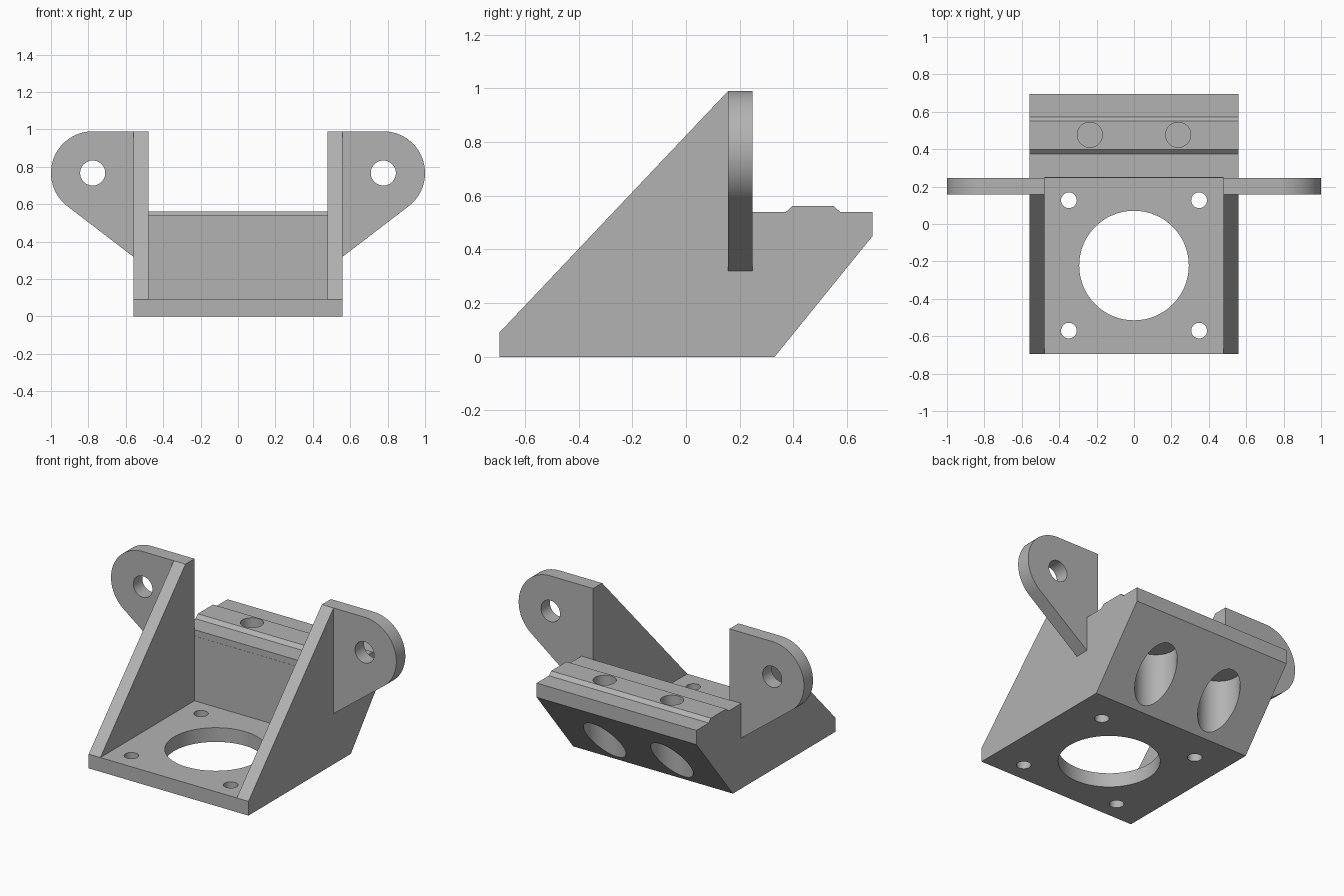
import bpy, bmesh, math
from mathutils import Vector, Matrix

cube = bpy.data.objects.get("Cube")
if cube:
    bpy.data.objects.remove(cube, do_unlink=True)

grey = bpy.data.materials.new("plain grey")
grey.use_nodes = True
grey.diffuse_color = (0.45, 0.45, 0.45, 1)
grey.node_tree.nodes["Principled BSDF"].inputs["Base Color"].default_value = grey.diffuse_color


def finish(name, bm):
    bmesh.ops.recalc_face_normals(bm, faces=bm.faces)
    mesh = bpy.data.meshes.new(name)
    bm.to_mesh(mesh)
    bm.free()
    obj = bpy.data.objects.new(name, mesh)
    bpy.context.collection.objects.link(obj)
    mesh.materials.append(grey)
    return obj


def prism(name, points, depth):
    """Extrude a closed outline of 3D points along a vector."""
    bm = bmesh.new()
    face = bm.faces.new([bm.verts.new(p) for p in points])
    ext = bmesh.ops.extrude_face_region(bm, geom=[face])
    moved = [g for g in ext["geom"] if isinstance(g, bmesh.types.BMVert)]
    bmesh.ops.translate(bm, verts=moved, vec=Vector(depth))
    return finish(name, bm)


def hole(centre, radius, length, axis="Z"):
    """Round cutter centred on a point."""
    bm = bmesh.new()
    turn = Matrix.Rotation(math.pi / 2, 4, "X") if axis == "Y" else Matrix()
    bmesh.ops.create_cone(bm, cap_ends=True, segments=64, radius1=radius, radius2=radius,
                          depth=length, matrix=Matrix.Translation(centre) @ turn)
    return finish("hole_cutter", bm)


def cut(obj, cutters):
    """Subtract the cutters, bake the result and shade it."""
    for c in cutters:
        c.hide_render = True
        mod = obj.modifiers.new("cut", "BOOLEAN")
        mod.operation, mod.solver, mod.object = "DIFFERENCE", "EXACT", c
    bpy.context.view_layer.update()
    deps = bpy.context.evaluated_depsgraph_get()
    baked = bpy.data.meshes.new_from_object(obj.evaluated_get(deps))
    obj.modifiers.clear()
    obj.data = baked
    for c in cutters:
        bpy.data.objects.remove(c, do_unlink=True)
    bpy.ops.object.select_all(action="DESELECT")
    obj.select_set(True)
    bpy.context.view_layer.objects.active = obj
    bpy.ops.object.shade_smooth_by_angle(angle=math.radians(25))


# Bracket body: side outline with sloping cheeks, rear block and raised rail
HALF, INNER, FLOOR, WALL_Y = 0.56, 0.478, 0.09, 0.247
outline = [(-0.695, 0), (0.33, 0), (0.695, 0.45), (0.695, 0.54), (0.573, 0.54), (0.55, 0.562),
           (0.397, 0.562), (0.373, 0.54), (WALL_Y, 0.54), (WALL_Y, 0.99), (0.157, 0.99),
           (-0.695, FLOOR)]
body = prism("bracket_body", [(-HALF, y, z) for y, z in outline], (2 * HALF, 0, 0))

# Open space between the cheeks, above the floor; continues over the rear block
pocket = prism("pocket_cutter", [(-INNER, -1, FLOOR), (INNER, -1, FLOOR),
                                 (INNER, WALL_Y, FLOOR), (-INNER, WALL_Y, FLOOR)], (0, 0, 0.45))
gap = prism("gap_cutter", [(-INNER, -1, 0.5), (INNER, -1, 0.5),
                           (INNER, WALL_Y + 0.001, 0.5), (-INNER, WALL_Y + 0.001, 0.5)], (0, 0, 1))
cutters = [pocket, gap, hole((0, -0.222, 0), 0.293, 0.5)]
for side in (-1, 1):
    # Floor screw holes
    for y in (-0.57, 0.127):
        cutters.append(hole((side * 0.348, y, 0), 0.042, 0.5))
    # Rear block: blind holes above, wide bores in the slope below
    cutters.append(hole((side * 0.236, 0.477, 0.55), 0.067, 0.3))
    cutters.append(hole((side * 0.236, 0.477, 0.09), 0.122, 0.58))
cut(body, cutters)

# Mounting ears with a rounded outer end and a cross hole
CX, CZ, R = 0.777, 0.767, 0.223
for side, label in ((1, "left"), (-1, "right")):
    arc = [math.radians(90 - 142 * i / 40) for i in range(41)]
    pts = [(HALF, 0.99)] + [(CX + R * math.cos(a), CZ + R * math.sin(a)) for a in arc] + [(HALF, 0.32)]
    ear = prism(label + "_ear", [(side * x, 0.157, z) for x, z in pts], (0, WALL_Y - 0.157, 0))
    cut(ear, [hole((side * CX, 0.2, CZ), 0.067, 0.5, "Y")])
